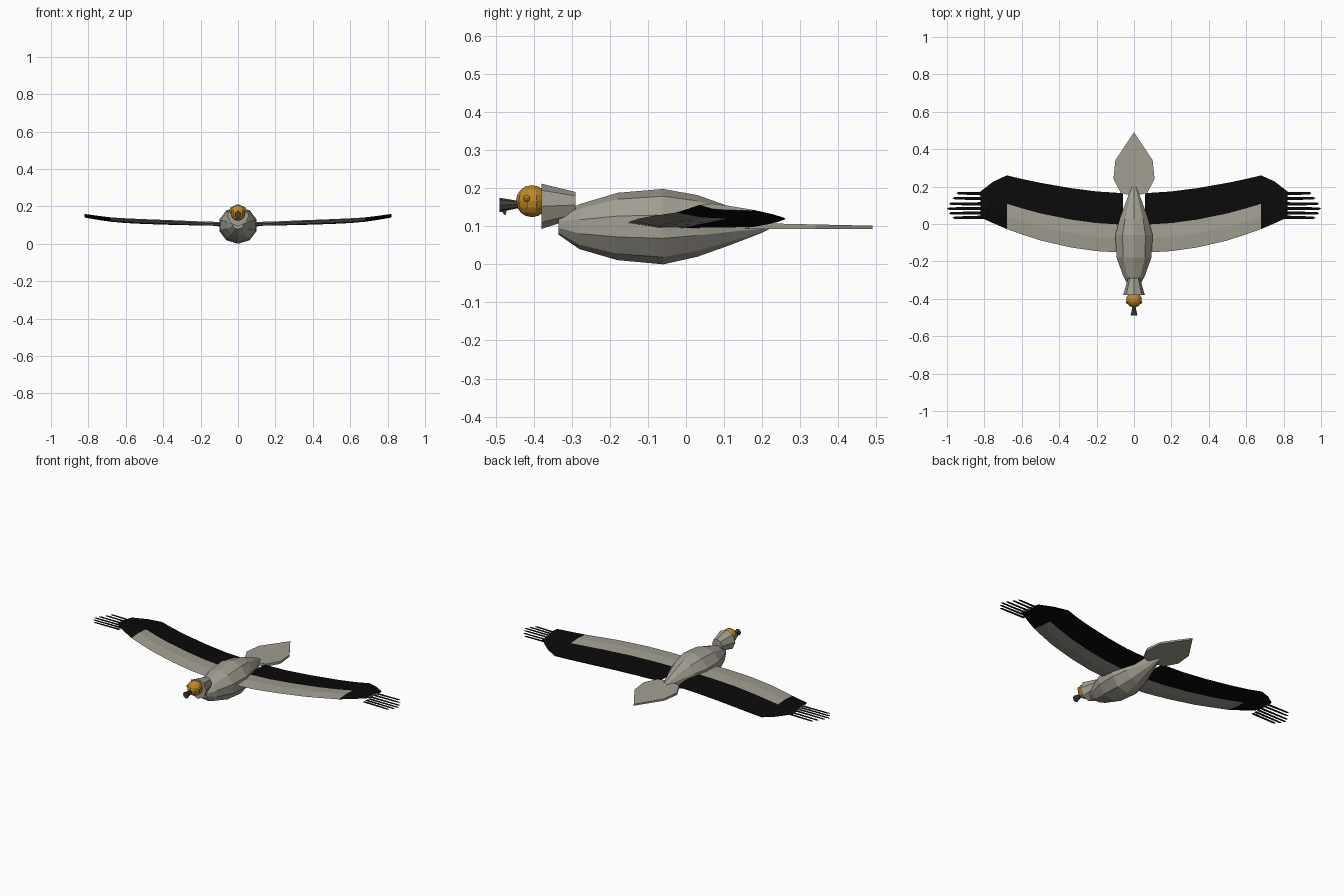
import bpy, bmesh, math
from mathutils import Vector

if "Cube" in bpy.data.objects:
    bpy.data.objects.remove(bpy.data.objects["Cube"])


def material(name, rgb):
    m = bpy.data.materials.new(name)
    m.diffuse_color = (*rgb, 1)
    m.use_nodes = True
    m.node_tree.nodes["Principled BSDF"].inputs["Base Color"].default_value = m.diffuse_color
    return m


GREY = material("warm_grey", (0.36, 0.34, 0.285))
BLACK = material("flight_black", (0.003, 0.003, 0.003))
GOLD = material("head_gold", (0.52, 0.25, 0.02))
DARK = material("beak_dark", (0.055, 0.05, 0.042))


def finish(name, bm, *mats):
    bmesh.ops.recalc_face_normals(bm, faces=bm.faces)
    mesh = bpy.data.meshes.new(name)
    bm.to_mesh(mesh)
    bm.free()
    for m in mats:
        mesh.materials.append(m)
    ob = bpy.data.objects.new(name, mesh)
    bpy.context.collection.objects.link(ob)
    return ob


def loft(bm, rings):
    """Join closed rings of points and cap both ends."""
    vs = [[bm.verts.new(p) for p in r] for r in rings]
    n = len(vs[0])
    for a, b in zip(vs, vs[1:]):
        for i in range(n):
            bm.faces.new((a[i], a[(i + 1) % n], b[(i + 1) % n], b[i]))
    bm.faces.new(vs[0])
    bm.faces.new(vs[-1])


def tube(name, stations, sides, mat):
    """Stations along y: (y, half width, bottom z, top z)."""
    rings = []
    for y, w, z0, z1 in stations:
        rings.append([(w * math.sin(2 * math.pi * i / sides), y,
                       (z0 + z1) / 2 + (z1 - z0) / 2 * math.cos(2 * math.pi * i / sides))
                      for i in range(sides)])
    bm = bmesh.new()
    loft(bm, rings)
    return finish(name, bm, mat)


# Faceted body
tube("body", [(-.335, .03, .078, .13), (-.28, .06, .04, .158), (-.18, .098, .011, .188),
              (-.06, .105, 0, .198), (.03, .08, .02, .182), (.12, .045, .052, .15),
              (.20, .014, .083, .112), (.22, .003, .093, .1)], 10, GREY)

# Flared neck ruff and beak
tube("neck_ruff", [(-.29, .032, .122, .19), (-.38, .058, .093, .212)], 8, GREY)
tube("beak", [(-.43, .006, .15, .165), (-.49, .018, .137, .175)], 8, DARK)

# Hooked beak tip
bm = bmesh.new()
loft(bm, [[(-.006, -.489, .145), (.006, -.489, .145), (.006, -.47, .145), (-.006, -.47, .145)],
          [(-.001, -.477, .13), (.001, -.477, .13), (.001, -.474, .13), (-.001, -.474, .13)]])
finish("beak_hook", bm, DARK)


def ball(name, centre, r, u, v, mat):
    bm = bmesh.new()
    bmesh.ops.create_uvsphere(bm, u_segments=u, v_segments=v, radius=r)
    bmesh.ops.translate(bm, verts=bm.verts, vec=Vector(centre))
    return finish(name, bm, mat)


# Head and eyes
ball("head", (0, -.405, .166), .042, 10, 8, GOLD)
for side, tag in ((1, "left"), (-1, "right")):
    ball("eye_" + tag, (side * .036, -.418, .173), .009, 8, 6, GOLD)

# Flat diamond tail
outline = [(0, .15), (.07, .165), (.11, .24), (.1, .34), (0, .49),
           (-.1, .34), (-.11, .24), (-.07, .165)]
bm = bmesh.new()
loft(bm, [[(x, y, .093) for x, y in outline],
          [(x, y, .109 - .022 * (y - .15)) for x, y in outline]])
finish("tail", bm, GREY)

# Wing stations: x, leading y, trailing y, leading z, trailing z, thickness
WING = [(.06, -.153, .165, .108, .1, .02), (.2, -.145, .174, .113, .1, .02),
        (.34, -.125, .192, .12, .103, .02), (.5, -.088, .22, .127, .108, .019),
        (.6, -.055, .241, .132, .113, .018), (.68, -.027, .26, .136, .12, .018),
        (.75, .003, .228, .145, .13, .017), (.82, .035, .175, .156, .142, .014)]


def section(x, y0, y1, z0, z1, t):
    def p(f, k):
        return (x, y0 + f * (y1 - y0), z0 + f * (z1 - z0) + k * t)
    return [p(0, 0), p(.24, .5), p(.47, .45), p(1, .1),
            p(1, -.1), p(.47, -.45), p(.24, -.5)]


# Finger feathers: y and tip x
FINGERS = [(.165, .95), (.138, .97), (.108, .99), (.082, 1.0), (.057, .99), (.033, .97)]

for side, tag in ((1, "left"), (-1, "right")):
    bm = bmesh.new()
    loft(bm, [[(side * x, y, z) for x, y, z in section(*s)] for s in WING])
    # Black rear half and outer end, grey front panel
    for f in bm.faces:
        c = f.calc_center_median()
        x = abs(c.x)
        for a, b in zip(WING, WING[1:]):
            if a[0] <= x <= b[0]:
                k = (x - a[0]) / (b[0] - a[0])
                lead = a[1] + k * (b[1] - a[1])
                trail = a[2] + k * (b[2] - a[2])
                f.material_index = int(x > .68 or (c.y - lead) / (trail - lead) > .47)
    finish("wing_" + tag, bm, GREY, BLACK)

    bm = bmesh.new()
    for y, tip in FINGERS:
        root = .1 + (y - .1) * .95
        pts = [(.80, root - .009), (tip - .012, y - .007), (tip, y),
               (tip - .012, y + .007), (.80, root + .009)]
        bm.faces.new([bm.verts.new((side * px, py, .13)) for px, py in pts])
    finish("finger_feathers_" + tag, bm, BLACK)
